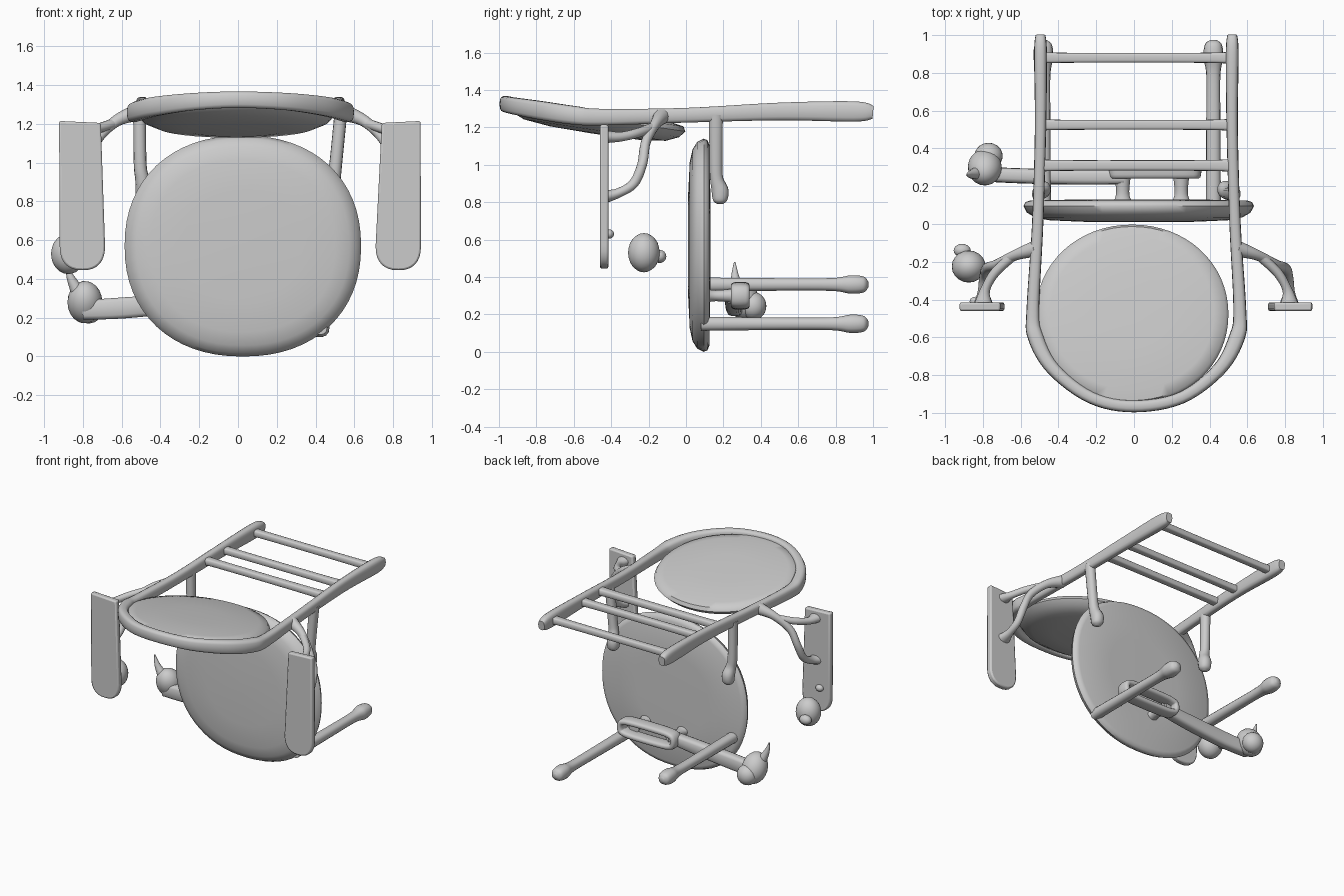
import bpy, bmesh, math
from mathutils import Vector, Matrix

if "Cube" in bpy.data.objects:
    bpy.data.objects.remove(bpy.data.objects["Cube"])


def finish(name, bm, angle=50):
    bmesh.ops.recalc_face_normals(bm, faces=bm.faces)
    me = bpy.data.meshes.new(name)
    bm.to_mesh(me)
    bm.free()
    ob = bpy.data.objects.new(name, me)
    bpy.context.collection.objects.link(ob)
    bpy.ops.object.select_all(action='DESELECT')
    ob.select_set(True)
    bpy.context.view_layer.objects.active = ob
    bpy.ops.object.shade_smooth_by_angle(angle=math.radians(angle))
    return ob


def oval(t, power):
    c, s = math.cos(t), math.sin(t)
    return (math.copysign(abs(c) ** (2 / power), c),
            math.copysign(abs(s) ** (2 / power), s))


def loft(bm, rings, closed=False):
    n = len(rings[0])
    pairs = list(zip(rings, rings[1:]))
    if closed:
        pairs.append((rings[-1], rings[0]))
    for a, b in pairs:
        for i in range(n):
            j = (i + 1) % n
            bm.faces.new((a[i], a[j], b[j], b[i]))
    if not closed:
        bm.faces.new(rings[0])
        bm.faces.new(rings[-1])


def smooth_path(pts, steps, closed):
    n, out = len(pts), []
    get = (lambda i: pts[i % n]) if closed else (lambda i: pts[max(0, min(n - 1, i))])
    for i in range(n if closed else n - 1):
        p0, p1, p2, p3 = (get(i + k) for k in (-1, 0, 1, 2))
        for k in range(steps):
            t = k / steps
            out.append([0.5 * (2 * b + (c - a) * t + (2 * a - 5 * b + 4 * c - d) * t * t
                        + (3 * b - a - 3 * c + d) * t ** 3)
                        for a, b, c, d in zip(p0, p1, p2, p3)])
    return out if closed else out + [list(pts[-1])]


def sweep(name, pts, up=(0, 0, 1), power=2.4, steps=6, closed=False, sides=14):
    """Path points are x, y, z, half width across, half width along the up hint."""
    path = smooth_path(pts, steps, closed)
    bm, rings, n = bmesh.new(), [], len(path)
    for i, p in enumerate(path):
        a = path[(i - 1) % n] if closed else path[max(i - 1, 0)]
        b = path[(i + 1) % n] if closed else path[min(i + 1, n - 1)]
        d = (Vector(b[:3]) - Vector(a[:3])).normalized()
        side = d.cross(Vector(up)).normalized()
        top = side.cross(d)
        ring = []
        for k in range(sides):
            u, v = oval(2 * math.pi * k / sides, power)
            ring.append(bm.verts.new(Vector(p[:3]) + side * u * p[3] + top * v * p[4]))
        rings.append(ring)
    loft(bm, rings, closed)
    return finish(name, bm)


def cushion(name, centre, rx, ry, profile, rot, power=2.2):
    """Profile rows are outline scale and height along the local z axis."""
    bm = bmesh.new()
    rings = []
    for scale, h in profile:
        ring = []
        for k in range(64):
            u, v = oval(2 * math.pi * k / 64, power)
            ring.append(bm.verts.new((u * rx * scale, v * ry * scale, h)))
        rings.append(ring)
    loft(bm, rings)
    bm.transform(Matrix.Translation(centre) @ Matrix.Rotation(rot, 4, 'X'))
    return finish(name, bm)


def lump(name, centre, size, rot=0):
    bm = bmesh.new()
    bmesh.ops.create_icosphere(bm, subdivisions=3, radius=1)
    bm.transform(Matrix.Translation(centre) @ Matrix.Rotation(rot, 4, 'X')
                 @ Matrix.Diagonal((*size, 1)))
    return finish(name, bm)


# Upright round seat: local z points to the front
cushion("seat", (0.025, 0.07, 0.57), 0.61, 0.57,
        [(0.05, 0.06), (0.5, 0.058), (0.78, 0.05), (0.9, 0.035), (0.97, 0.01), (1, -0.025),
         (0.985, -0.045), (0.94, -0.055), (0.5, -0.06), (0.05, -0.06)], math.pi / 2)

# Tilted round backrest, domed underneath
cushion("backrest", (-0.01, -0.48, 1.235), 0.51, 0.48,
        [(0.05, -0.07), (0.5, -0.066), (0.8, -0.05), (0.94, -0.02), (1, 0.015),
         (0.97, 0.04), (0.85, 0.05), (0.4, 0.06), (0.05, 0.06)], -0.15, 2.05)

# Hoop around the backrest that runs into both long rails
half = [(0.51, 1.0, 1.28, 0.026, 0.035), (0.51, 0.9, 1.285, 0.034, 0.055),
        (0.51, 0.5, 1.285, 0.03, 0.048), (0.525, 0.0, 1.265, 0.03, 0.04),
        (0.55, -0.45, 1.255, 0.034, 0.045), (0.535, -0.6, 1.265, 0.042, 0.05),
        (0.44, -0.77, 1.29, 0.036, 0.05), (0.24, -0.92, 1.315, 0.032, 0.045)]
left = [(-p[0] + 0.015, *p[1:]) for p in half]
right = [(p[0] + 0.01, *p[1:]) for p in half]
sweep("rail_and_hoop", left + [(0, -0.965, 1.325, 0.032, 0.043)] + right[::-1], power=3)

# Ladder bars between the rails
for i, (y, w) in enumerate(((0.88, 0.03), (0.525, 0.03), (0.31, 0.032))):
    sweep(f"ladder_bar_{i + 1}", [(-0.5, y, 1.285, w * 1.3, 0.03), (-0.4, y, 1.285, w * 0.9, 0.024),
                                  (0.4, y, 1.285, w * 0.9, 0.024), (0.52, y, 1.285, w * 1.3, 0.03)],
          power=4)

for s, side in ((-1, "left"), (1, "right")):
    dx = 0.012
    # Post linking rail and seat, with a bulb at its foot
    sweep(f"post_{side}", [(s * 0.52 + dx, 0.16, 1.27, 0.033, 0.038), (s * 0.505, 0.16, 1.0, 0.033, 0.035),
                           (s * 0.495, 0.165, 0.92, 0.036, 0.036), (s * 0.485, 0.182, 0.86, 0.044, 0.046),
                           (s * 0.485, 0.182, 0.81, 0.038, 0.038), (s * 0.485, 0.182, 0.79, 0.015, 0.015)],
          up=(0, 1, 0), power=2.2)

    # Armrest pad: straight top, rounded bottom
    cx = s * 0.815 + dx
    bm = bmesh.new()
    outline = [(cx + s * 0.01 - 0.115, 1.21), (cx + s * 0.01 + 0.1, 1.21)]
    outline = [(cx + u, z) for u, z in ((-0.105, 1.215), (0.105, 1.205))]
    if s < 0:
        outline = [(cx - 0.12, 1.215), (cx + 0.095, 1.205)]
    else:
        outline = [(cx - 0.085, 1.205), (cx + 0.115, 1.215)]
    for k in range(17):
        u, v = oval(-math.pi * k / 16, 2.4)
        outline.append((cx + 0.117 * u, 0.57 + 0.125 * v))
    face = bm.faces.new([bm.verts.new((x, -0.46, z)) for x, z in outline])
    ext = bmesh.ops.extrude_face_region(bm, geom=[face])
    bmesh.ops.translate(bm, vec=(0, 0.045, 0),
                        verts=[g for g in ext["geom"] if isinstance(g, bmesh.types.BMVert)])
    pad = finish(f"armrest_{side}", bm)
    mod = pad.modifiers.new("soft_edge", 'BEVEL')
    mod.width, mod.segments = 0.01, 2

    # Curved armrest bracket with its upper branch
    sweep(f"arm_bracket_{side}", [(s * 0.53 + dx, -0.13, 1.26, 0.045, 0.045), (s * 0.64 + dx, -0.165, 1.215, 0.028, 0.03),
                                  (s * 0.74 + dx, -0.215, 1.12, 0.026, 0.028), (s * 0.79 + dx, -0.235, 1.0, 0.026, 0.028),
                                  (s * 0.805 + dx, -0.28, 0.9, 0.026, 0.026), (s * 0.81 + dx, -0.36, 0.85, 0.03, 0.026),
                                  (s * 0.81 + dx, -0.43, 0.83, 0.055, 0.035)], up=(0, 0.3, 1), power=2)
    sweep(f"arm_branch_{side}", [(s * 0.66 + dx, -0.175, 1.2, 0.026, 0.026), (s * 0.75 + dx, -0.26, 1.17, 0.025, 0.025),
                                 (s * 0.8 + dx, -0.35, 1.15, 0.026, 0.026), (s * 0.81 + dx, -0.43, 1.15, 0.05, 0.035)],
          power=2)

# Rear legs, one higher than the other, with rounded feet
for side, x, z in (("left", -0.48, 0.36), ("right", 0.42, 0.15)):
    sweep(f"rear_leg_{side}", [(x, 0.08, z, 0.04, 0.038), (x, 0.5, z, 0.038, 0.034), (x, 0.78, z, 0.037, 0.035),
                               (x, 0.88, z, 0.052, 0.05), (x, 0.95, z, 0.045, 0.043),
                               (x, 0.975, z, 0.015, 0.015)], power=2.4)

# Lever behind the seat with a pointed knob
sweep("lever", [(-0.8, 0.265, 0.24, 0.04, 0.05), (-0.6, 0.255, 0.25, 0.04, 0.055),
                (-0.3, 0.25, 0.275, 0.042, 0.05), (-0.05, 0.25, 0.3, 0.04, 0.04)], power=3.5)
lump("lever_knob", (-0.79, 0.3, 0.28), (0.09, 0.09, 0.115), 0.5)
lump("lever_knob_lobe", (-0.77, 0.36, 0.245), (0.075, 0.07, 0.075))
sweep("lever_spike", [(-0.83, 0.27, 0.34, 0.035, 0.035), (-0.865, 0.262, 0.41, 0.02, 0.02),
                      (-0.885, 0.26, 0.48, 0.004, 0.004)], up=(0, 1, 0), power=2)

# Oblong ring handle on its two stems
ring = []
for k in range(16):
    u, v = oval(2 * math.pi * k / 16, 4)
    ring.append((0.11 + 0.225 * u, 0.29, 0.3 + 0.052 * v, 0.022, 0.05))
sweep("handle_ring", ring, up=(0, 1, 0), power=3, steps=3, closed=True)
for i, x in enumerate((-0.06, 0.25)):
    sweep(f"handle_stem_{i + 1}", [(x, 0.1, 0.3, 0.06, 0.04), (x, 0.16, 0.3, 0.035, 0.03),
                                   (x, 0.27, 0.3, 0.045, 0.04)], power=2)

# Loose knob behind the left armrest
lump("armrest_knob", (-0.875, -0.225, 0.53), (0.09, 0.085, 0.105))
lump("armrest_knob_tip", (-0.91, -0.14, 0.51), (0.045, 0.035, 0.035))
lump("armrest_button", (-0.84, -0.41, 0.63), (0.03, 0.025, 0.025))
